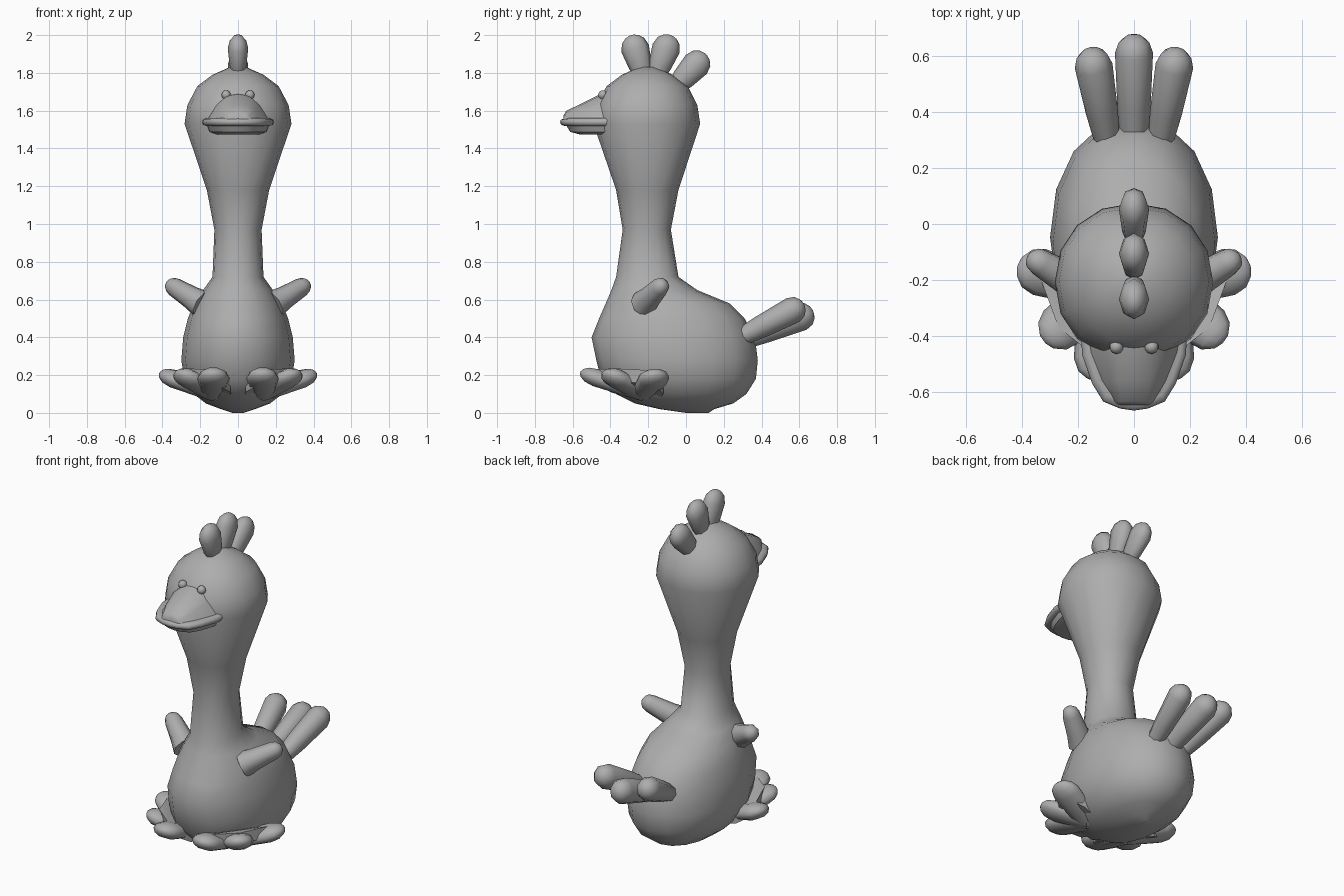
import bpy, bmesh, math
from mathutils import Vector

if "Cube" in bpy.data.objects:
    bpy.data.objects.remove(bpy.data.objects["Cube"], do_unlink=True)

# One plain grey for the whole figure
GREY = (0.42, 0.42, 0.42, 1)
mat = bpy.data.materials.new("plain_grey")
mat.use_nodes = True
mat.diffuse_color = GREY
mat.node_tree.nodes["Principled BSDF"].inputs["Base Color"].default_value = GREY


def finish(name, bm, angle=60):
    bmesh.ops.recalc_face_normals(bm, faces=bm.faces)
    mesh = bpy.data.meshes.new(name)
    bm.to_mesh(mesh)
    bm.free()
    mesh.materials.append(mat)
    ob = bpy.data.objects.new(name, mesh)
    bpy.context.collection.objects.link(ob)
    bpy.ops.object.select_all(action='DESELECT')
    ob.select_set(True)
    bpy.context.view_layer.objects.active = ob
    bpy.ops.object.shade_smooth_by_angle(angle=math.radians(angle))
    return ob


def loft(name, rings, angle=60):
    """Skin a stack of closed rings and cap both ends."""
    bm = bmesh.new()
    loops = [[bm.verts.new(p) for p in ring] for ring in rings]
    n = len(loops[0])
    for a, b in zip(loops, loops[1:]):
        for i in range(n):
            j = (i + 1) % n
            bm.faces.new((a[i], a[j], b[j], b[i]))
    bm.faces.new(loops[0])
    bm.faces.new(loops[-1])
    return finish(name, bm, angle)


def ellipse(c, u, v, n, power=1.0):
    pts = []
    for i in range(n):
        t = math.tau * i / n
        ca, sa = math.cos(t), math.sin(t)
        pts.append(c + u * math.copysign(abs(ca) ** power, ca)
                   + v * math.copysign(abs(sa) ** power, sa))
    return pts


def club(name, base, tip, r0, r1, side, flat=1.0, n=8):
    """Round-ended limb from base to the far end; 'side' is its width axis."""
    base, tip = Vector(base), Vector(tip)
    axis = (tip - base).normalized()
    u = Vector(side)
    u = (u - axis * u.dot(axis)).normalized()
    v = axis.cross(u)
    length = (tip - base).length
    rings = []
    for t, k in ((0, 0), (0.4, 0.55), (1, 1)):
        r = r0 + (r1 - r0) * k
        rings.append((t * (length - r1), r))
    for a in (35, 62, 82):
        a = math.radians(a)
        rings.append((length - r1 + r1 * math.sin(a), r1 * math.cos(a)))
    return loft(name, [ellipse(base + axis * d, u * r, v * r * flat, n)
                       for d, r in rings])


# Body, neck and head: height, front, back, half width
PROFILE = [
    (0.0, 0.0, 0.12, 0.03), (0.02, -0.14, 0.15, 0.09), (0.05, -0.27, 0.25, 0.17),
    (0.1, -0.37, 0.32, 0.235), (0.18, -0.45, 0.37, 0.285), (0.28, -0.475, 0.38, 0.3),
    (0.4, -0.5, 0.365, 0.29), (0.5, -0.46, 0.31, 0.265), (0.58, -0.425, 0.23, 0.235),
    (0.65, -0.395, 0.06, 0.185), (0.72, -0.37, -0.04, 0.135), (0.97, -0.335, -0.08, 0.125),
    (1.18, -0.37, -0.04, 0.165), (1.53, -0.49, 0.075, 0.283), (1.63, -0.475, 0.06, 0.268),
    (1.73, -0.42, 0.01, 0.215), (1.79, -0.34, -0.07, 0.135), (1.83, -0.25, -0.16, 0.045),
]
loft("body", [ellipse(Vector((0, (f + b) / 2, z)), Vector((w, 0, 0)),
                      Vector((0, (b - f) / 2, 0)), 16, 0.95)
              for z, f, b, w in PROFILE])

# Crest feathers
for name, y0, z0, y1, z1 in (("front", -0.225, 1.78, -0.29, 2.0),
                             ("middle", -0.16, 1.78, -0.08, 2.0),
                             ("back", -0.06, 1.72, 0.105, 1.9)):
    club("crest_" + name, (0, y0, z0), (0, y1, z1), 0.045, 0.075, (0, 1, 0), 0.72)

# Tail feathers
club("tail_middle", (0, 0.3, 0.39), (0, 0.675, 0.535), 0.05, 0.068, (1, 0, 0), 1.1)

for s, label in ((1, "left"), (-1, "right")):
    club("tail_" + label, (s * 0.095, 0.29, 0.4), (s * 0.155, 0.625, 0.575),
         0.045, 0.068, (1, 0, 0), 1.05)
    # Stubby wings
    club("wing_" + label, (s * 0.19, -0.225, 0.575), (s * 0.375, -0.115, 0.69),
         0.075, 0.05, (0, 1, 0))
    # Webbed feet, three toes fanned over a tilted sole
    tips = ((0.13, -0.56, 0.215), (0.315, -0.425, 0.215), (0.415, -0.15, 0.21))
    for i, (x, y, z) in enumerate(tips):
        club(f"toe_{label}_{i + 1}", (s * 0.13, -0.23, 0.1), (s * x, y, z),
             0.065, 0.085, (-s * y - s * 0.23, x - 0.13, 0), 0.58, 10)
    bm = bmesh.new()
    for x, y, z in ((0.03, -0.2, 0.05), (0.04, -0.4, 0.11), (0.13, -0.48, 0.16),
                    (0.27, -0.37, 0.165), (0.34, -0.18, 0.155), (0.25, -0.12, 0.1),
                    (0.1, -0.14, 0.05)):
        for dz in (0, 0.07):
            bm.verts.new((s * x, y, z + dz))
    bmesh.ops.convex_hull(bm, input=bm.verts)
    finish("sole_" + label, bm)
    # Bead eyes
    bm = bmesh.new()
    bmesh.ops.create_uvsphere(bm, u_segments=10, v_segments=8, radius=0.025)
    bmesh.ops.translate(bm, verts=bm.verts, vec=(s * 0.063, -0.44, 1.683))
    finish("eye_" + label, bm)

# Bill: lower jaw and rim share one rounded outline
half = [(0.19, -0.4), (0.185, -0.47), (0.15, -0.57), (0.11, -0.635), (0.05, -0.66)]
outline = half + [(0, -0.667)] + [(-x, y) for x, y in reversed(half)]


def bill_ring(k, z):
    return [(x * k, -0.4 + (y + 0.4) * k, z) for x, y in outline]


loft("lower_bill", [bill_ring(k, z) for k, z in
                    ((0.62, 1.475), (0.8, 1.488), (0.87, 1.52))], 40)
loft("bill_rim", [bill_ring(k, z) for k, z in
                  ((0.9, 1.518), (0.98, 1.526), (1, 1.54), (0.98, 1.553), (0.9, 1.56))])

# Upper bill: arched sections narrowing forward
SECTIONS = [(-0.38, 0.18, 0.06, 1.7), (-0.46, 0.165, 0.06, 1.685),
            (-0.56, 0.125, 0.055, 1.635), (-0.635, 0.075, 0.045, 1.598),
            (-0.648, 0.06, 0.035, 1.575)]
loft("upper_bill", [[(w, y, 1.54), ((w + t) / 2, y, 1.56 + (h - 1.56) * 0.55),
                     (t, y, h - 0.01), (0, y, h), (-t, y, h - 0.01),
                     (-(w + t) / 2, y, 1.56 + (h - 1.56) * 0.55), (-w, y, 1.54)]
                    for y, w, t, h in SECTIONS], 40)
